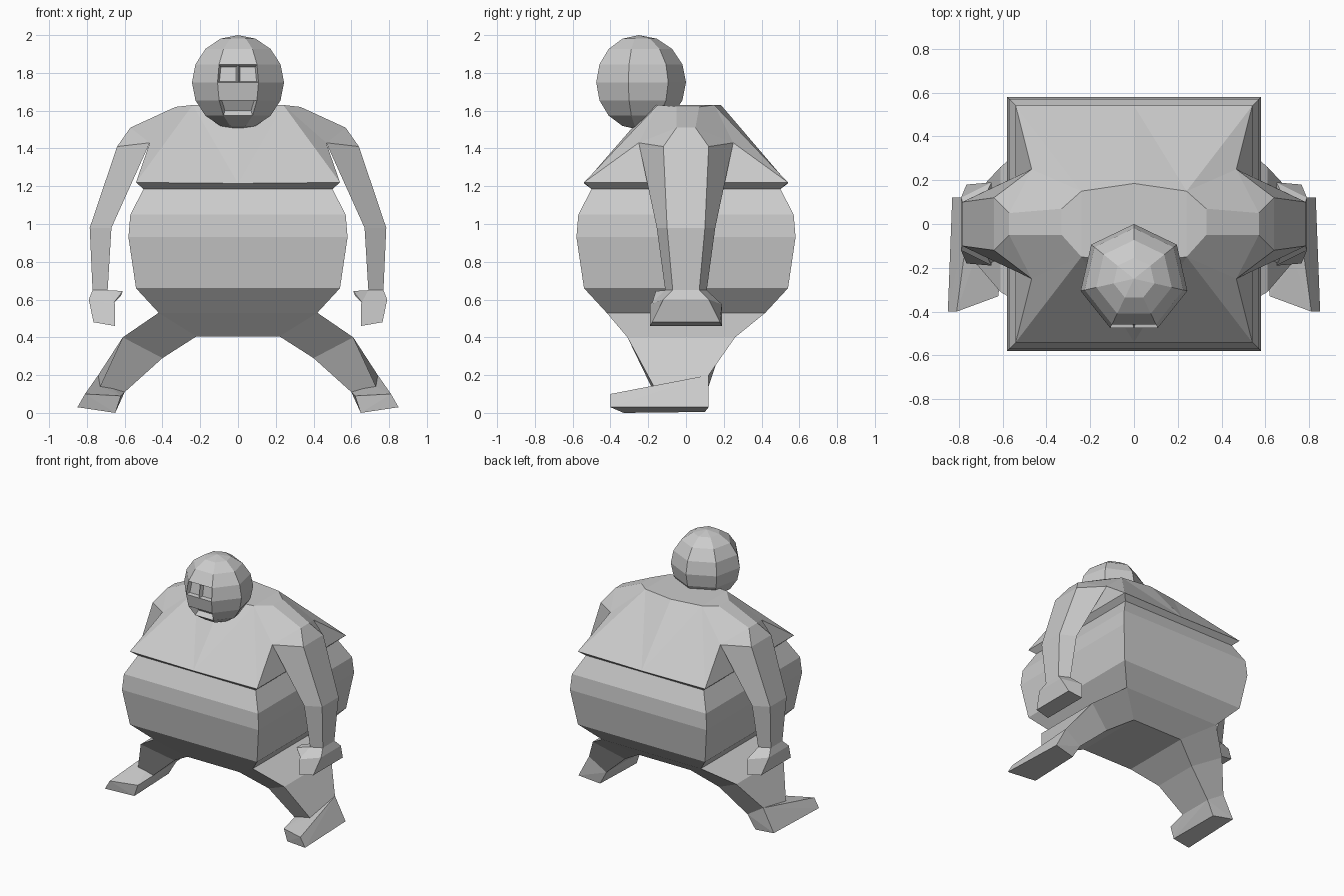
import bpy, bmesh, math

if "Cube" in bpy.data.objects:
    bpy.data.objects.remove(bpy.data.objects["Cube"])


def finish(name, bm, mirror=False):
    bmesh.ops.remove_doubles(bm, verts=bm.verts, dist=0.0005)
    bmesh.ops.recalc_face_normals(bm, faces=bm.faces)
    me = bpy.data.meshes.new(name)
    bm.to_mesh(me)
    bm.free()
    ob = bpy.data.objects.new(name, me)
    bpy.context.collection.objects.link(ob)
    if mirror:
        ob.modifiers.new("mirror", 'MIRROR').use_clip = True
    return ob


def loft(rings, cap_start=True, cap_end=True):
    """Skin a series of rings that all have the same number of points."""
    bm = bmesh.new()
    rows = [[bm.verts.new(p) for p in r] for r in rings]
    n = len(rows[0])
    for a, b in zip(rows, rows[1:]):
        for i in range(n):
            j = (i + 1) % n
            bm.faces.new((a[i], a[j], b[j], b[i]))
    if cap_start:
        bm.faces.new(rows[0])
    if cap_end:
        bm.faces.new(rows[-1])
    return bm


def hull(points):
    bm = bmesh.new()
    for p in points:
        bm.verts.new(p)
    bmesh.ops.convex_hull(bm, input=bm.verts)
    bmesh.ops.dissolve_limit(bm, angle_limit=0.02, verts=bm.verts, edges=bm.edges)
    return bm


def rect(hx, y0, y1, z):
    return [(hx, y0, z), (-hx, y0, z), (-hx, y1, z), (hx, y1, z)]


def limb(xo, zo, yo, xi, zi, yi):
    """Four-sided limb ring: outer edge and inner edge, symmetric front to back."""
    return [(xo, -yo, zo), (xi, -yi, zi), (xi, yi, zi), (xo, yo, zo)]


# Belly: square barrel, tapering to the crotch
belly = [rect(0.22, -0.30, 0.26, 0.405)]
for h, z in [(0.42, 0.53), (0.54, 0.66), (0.58, 0.93), (0.57, 1.05), (0.50, 1.185)]:
    belly.append(rect(h, -h, h, z))
finish("belly", loft(belly))

# Chest and shoulders: one half, mirrored
P = {
    'a': (0, -0.54, 1.215), 'b': (0.54, -0.54, 1.22), 'c': (0.54, 0.54, 1.22), 'd': (0, 0.54, 1.215),
    'i': (0, -0.50, 1.185), 'j': (0.50, -0.50, 1.185), 'k': (0.50, 0.50, 1.185), 'l': (0, 0.50, 1.185),
    'e': (0, -0.18, 1.63), 'f': (0.24, -0.15, 1.63), 'g': (0.24, 0.15, 1.63), 'h': (0, 0.185, 1.63),
    'p': (0.467, -0.25, 1.43), 'q': (0.467, 0.25, 1.43),
    's': (0.33, -0.05, 1.62), 't': (0.33, 0.07, 1.62),
    'u': (0.57, -0.05, 1.51), 'v': (0.57, 0.05, 1.51),
    'w': (0.64, -0.12, 1.41), 'x': (0.64, 0.12, 1.41),
}
bm = bmesh.new()
V = {k: bm.verts.new(p) for k, p in P.items()}
for f in ("abf", "aef", "cdg", "dgh", "efgh", "fgts", "stvu", "uvxw", "bpf", "cgq",
          "fsup", "upw", "gqvt", "vqx", "bcqp", "abji", "bckj", "cdlk"):
    bm.faces.new([V[k] for k in f])
finish("chest", bm, True)

# Arms, hands and thumbs
finish("arm", loft([limb(0.64, 1.41, 0.12, 0.467, 1.43, 0.25),
                    limb(0.785, 0.98, 0.10, 0.67, 0.98, 0.155),
                    limb(0.77, 0.65, 0.07, 0.69, 0.65, 0.11)], False, True), True)
finish("hand", loft([limb(0.77, 0.65, 0.07, 0.69, 0.65, 0.11),
                     limb(0.79, 0.60, 0.12, 0.65, 0.575, 0.19),
                     limb(0.765, 0.48, 0.18, 0.65, 0.46, 0.19)]), True)
finish("thumb", hull([(0.61, y, 0.645) for y in (-0.16, -0.09)]
                     + [(0.62, y, 0.62) for y in (-0.16, -0.09)]
                     + [(0.66, y, 0.58) for y in (-0.18, -0.05)]
                     + [(0.70, y, 0.65) for y in (-0.10, -0.03)]), True)

# Legs: front outer, front inner, back inner, back outer
ankle = [(0.73, -0.17, 0.14), (0.60, -0.17, 0.11), (0.60, 0.11, 0.11), (0.74, 0.12, 0.20)]
finish("leg", loft([
    [(0.42, -0.42, 0.53), (0.22, -0.30, 0.405), (0.22, 0.26, 0.405), (0.42, 0.42, 0.53)],
    [(0.61, -0.31, 0.40), (0.40, -0.20, 0.29), (0.40, 0.17, 0.29), (0.61, 0.26, 0.40)],
    ankle]), True)

# Feet
finish("foot", hull(ankle + [
    (0.81, -0.40, 0.10), (0.62, -0.33, 0.09),
    (0.85, -0.40, 0.03), (0.65, -0.33, 0.0),
    (0.83, 0.12, 0.03), (0.66, 0.10, 0.005)]), True)

# Head: seven-sided ball with a flat side to the front
R, CY, CZ = 0.25, -0.25, 1.75
rings = []
for k in range(9):
    t = math.pi * k / 8
    rings.append([(R * math.sin(t) * math.cos(a), CY + R * math.sin(t) * math.sin(a), CZ + R * math.cos(t))
                  for a in (math.pi / 2 + i * math.tau / 7 for i in range(7))])
bm = loft(rings, False, False)
bmesh.ops.remove_doubles(bm, verts=bm.verts, dist=0.0005)
bmesh.ops.recalc_face_normals(bm, faces=bm.faces)


def front_faces(z0, z1):
    return [f for f in bm.faces if abs(f.calc_center_median().x) < 0.07
            and f.calc_center_median().y < CY - 0.1 and z0 < f.calc_center_median().z < z1]


# Eye sockets either side of the nose bridge, and the mouth
eye = front_faces(1.76, 1.84)
geom = eye + list({e for f in eye for e in f.edges}) + list({v for f in eye for v in f.verts})
bmesh.ops.bisect_plane(bm, geom=geom, plane_co=(0, 0, 0), plane_no=(1, 0, 0))
bmesh.ops.inset_individual(bm, faces=front_faces(1.76, 1.84), thickness=0.014, depth=-0.03)
bmesh.ops.inset_individual(bm, faces=front_faces(1.58, 1.645), thickness=0.012, depth=-0.04)
finish("head", bm)
